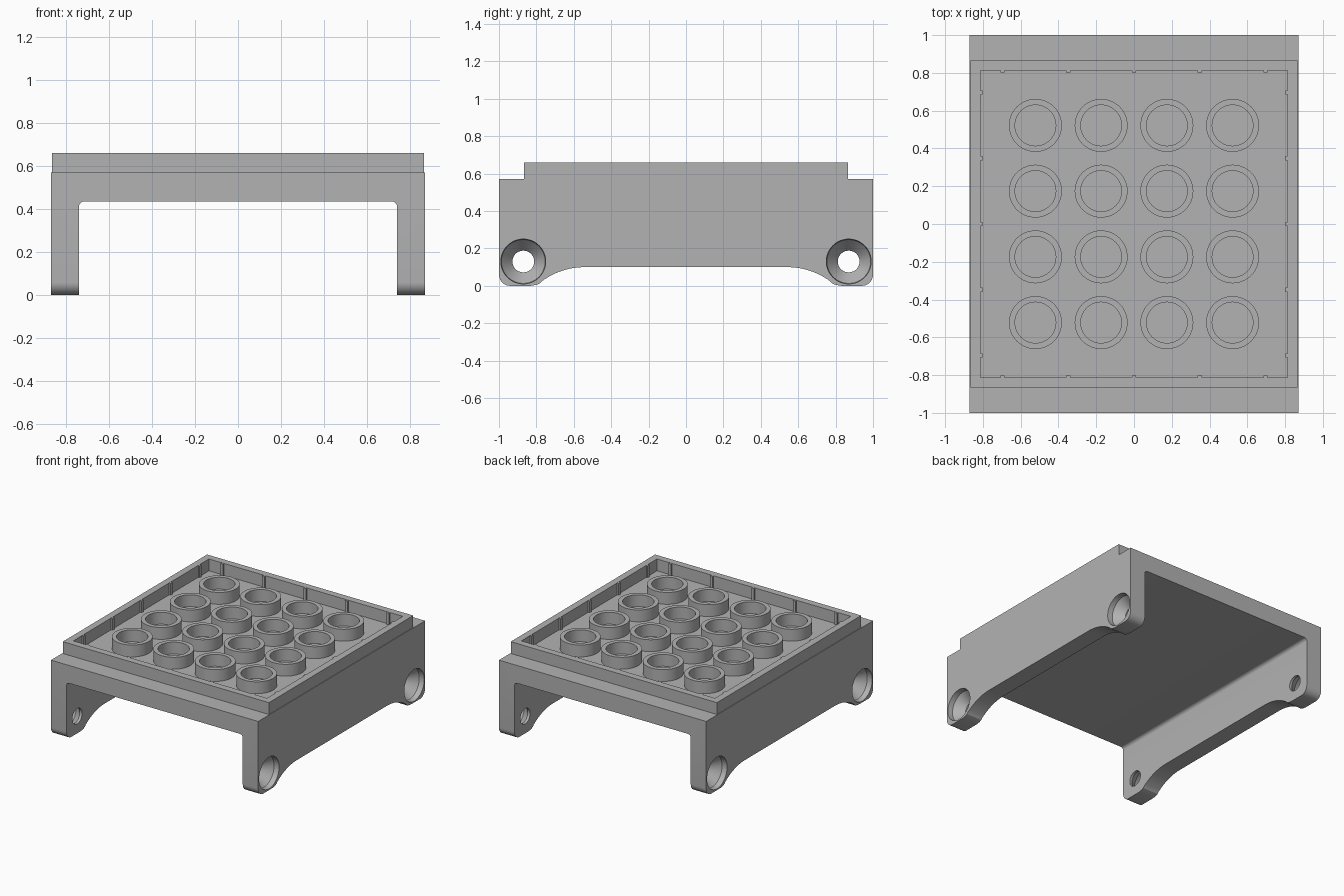
import bpy, bmesh, math
from mathutils import Matrix, Vector

cube = bpy.data.objects.get("Cube")
if cube:
    bpy.data.objects.remove(cube, do_unlink=True)

GREY = (0.45, 0.45, 0.45, 1.0)
mat = bpy.data.materials.new("plain grey")
mat.use_nodes = True
mat.diffuse_color = GREY
mat.node_tree.nodes["Principled BSDF"].inputs["Base Color"].default_value = GREY


def make(name, bm):
    bmesh.ops.recalc_face_normals(bm, faces=bm.faces[:])
    mesh = bpy.data.meshes.new(name)
    bm.to_mesh(mesh)
    bm.free()
    mesh.materials.append(mat)
    obj = bpy.data.objects.new(name, mesh)
    bpy.context.collection.objects.link(obj)
    return obj


def prism(name, outline, start, travel):
    """Extrude a flat outline; start maps (a, b) to a 3D point."""
    bm = bmesh.new()
    face = bm.faces.new([bm.verts.new(start(a, b)) for a, b in outline])
    out = bmesh.ops.extrude_face_region(bm, geom=[face])
    moved = [v for v in out["geom"] if isinstance(v, bmesh.types.BMVert)]
    bmesh.ops.translate(bm, verts=moved, vec=travel)
    return make(name, bm)


def box(name, lo, hi):
    bm = bmesh.new()
    lo, hi = Vector(lo), Vector(hi)
    size = Matrix.Diagonal((*(hi - lo), 1))
    bmesh.ops.create_cube(bm, size=1, matrix=Matrix.Translation((lo + hi) / 2) @ size)
    return make(name, bm)


def lathe(name, profile, matrix, closed=False, steps=64):
    """Spin (radius, height) points round local z."""
    bm = bmesh.new()
    vs = [bm.verts.new((r, 0, h)) for r, h in profile]
    pairs = list(zip(vs, vs[1:])) + ([(vs[-1], vs[0])] if closed else [])
    edges = [bm.edges.new(p) for p in pairs]
    bmesh.ops.spin(bm, geom=vs + edges, axis=(0, 0, 1), cent=(0, 0, 0),
                   angle=math.tau, steps=steps, use_duplicate=False)
    bmesh.ops.remove_doubles(bm, verts=bm.verts[:], dist=1e-5)
    bmesh.ops.transform(bm, matrix=matrix, verts=bm.verts[:])
    return make(name, bm)


def cut(obj, cutters):
    for c in cutters:
        mod = obj.modifiers.new("cut", "BOOLEAN")
        mod.operation, mod.solver, mod.object = "DIFFERENCE", "EXACT", c
    deps = bpy.context.evaluated_depsgraph_get()
    old = obj.data
    mesh = bpy.data.meshes.new_from_object(obj.evaluated_get(deps))
    obj.modifiers.clear()
    obj.data = mesh
    bpy.data.meshes.remove(old)
    for c in cutters:
        bpy.data.objects.remove(c, do_unlink=True)


def arc(ca, cb, r, a0, a1, n=10):
    angles = [math.radians(a0 + (a1 - a0) * i / n) for i in range(n + 1)]
    return [(ca + r * math.cos(t), cb + r * math.sin(t)) for t in angles]


W, WALL = 0.87, 0.74            # outer and inner half width
DECK, TOP = 0.57, 0.66          # deck and rim heights

# Body: side profile with rounded feet and sweeping arches
half = [(1, DECK)] + arc(0.94, 0.06, 0.06, 0, -90)
half += [(0.83, 0), (0.80, 0.005), (0.78, 0.013)]
half += arc(0.54, -0.29, 0.39, 54, 90, 14)
outline = half + [(-a, b) for a, b in reversed(half)]
body = prism("body", outline, lambda a, b: (-W, a, b), (2 * W, 0, 0))

# Open channel between the legs, with filleted ceiling corners
ceiling = 0.435
right = [(WALL, -0.2)] + arc(WALL - 0.025, ceiling - 0.025, 0.025, 0, 90, 6)
channel = prism("channel_cutter", right + [(-a, b) for a, b in reversed(right)],
                lambda a, b: (a, -1.2, b), (0, 2.4, 0))
cutters = [channel]

# Countersunk bolt holes through all four feet
sink = [(0, -0.2), (0.058, -0.2), (0.058, -0.11), (0.117, -0.04),
        (0.12, 0), (0.12, 0.05), (0, 0.05)]
for side in (-1, 1):
    for end in (-1, 1):
        m = Matrix.Translation((side * W, end * 0.87, 0.13))
        m = m @ Matrix.Rotation(side * math.pi / 2, 4, "Y")
        cutters.append(lathe("bolt_cutter", sink, m))
cut(body, cutters)

# Raised rim around the deck
R, INNER = 0.865, 0.813
rim = box("rim", (-R, -R, DECK - 0.02), (R, R, TOP))
cut(rim, [box("tray_cutter", (-INNER, -INNER, DECK - 0.1), (INNER, INNER, TOP + 0.1))])

# Thin ribs on the inside of the rim
for quarter in range(4):
    turn = Matrix.Rotation(quarter * math.pi / 2, 4, "Z")
    for i in range(-2, 3):
        x = i * 0.348
        rib = box("rim_rib", (x - 0.011, INNER - 0.012, DECK - 0.01),
                  (x + 0.011, INNER + 0.01, TOP - 0.001))
        rib.data.transform(turn)

# Four by four grid of ring sockets
ring = [(0.108, DECK - 0.01), (0.14, DECK - 0.01), (0.14, TOP), (0.108, TOP)]
smooth = [body]
for i in range(4):
    for j in range(4):
        m = Matrix.Translation(((i - 1.5) * 0.348, (j - 1.5) * 0.348, 0))
        smooth.append(lathe("ring_socket", ring, m, closed=True, steps=56))

# Smooth the curved parts, keep edges crisp
bpy.ops.object.select_all(action="DESELECT")
for obj in smooth:
    obj.select_set(True)
bpy.context.view_layer.objects.active = body
bpy.ops.object.shade_smooth_by_angle(angle=math.radians(25))
